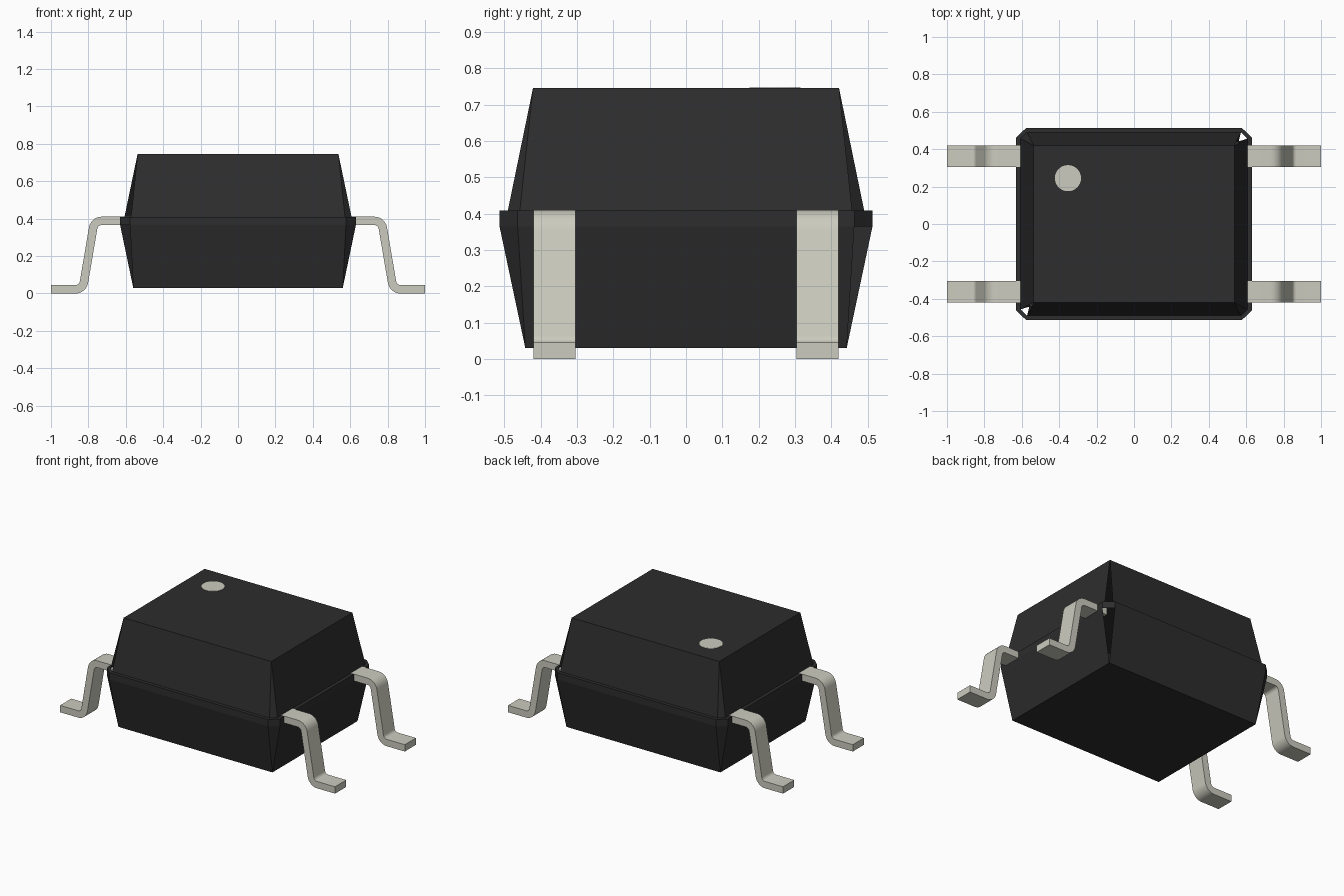
import bpy, bmesh, math
from mathutils import Vector

if "Cube" in bpy.data.objects:
    bpy.data.objects.remove(bpy.data.objects["Cube"], do_unlink=True)


def material(name, rgb):
    m = bpy.data.materials.new(name)
    m.use_nodes = True
    m.diffuse_color = (*rgb, 1)
    m.node_tree.nodes["Principled BSDF"].inputs["Base Color"].default_value = (*rgb, 1)
    return m


BLACK = material("black plastic", (0.026, 0.026, 0.026))
METAL = material("tinned metal", (0.60, 0.60, 0.52))


def finish(bm, name, mat):
    mesh = bpy.data.meshes.new(name)
    bm.to_mesh(mesh)
    bm.free()
    mesh.materials.append(mat)
    ob = bpy.data.objects.new(name, mesh)
    bpy.context.collection.objects.link(ob)
    return ob


def octagon(bm, hx, hy, cx, cy, z):
    """Two points per corner, counter-clockwise from the +x -y corner."""
    pts = [(hx - cx, -hy), (hx, -hy + cy), (hx, hy - cy), (hx - cx, hy),
           (-hx + cx, hy), (-hx, hy - cy), (-hx, -hy + cy), (-hx + cx, -hy)]
    return [bm.verts.new((x, y, z)) for x, y in pts]


def rectangle(bm, hx, hy, z):
    return [bm.verts.new((x, y, z)) for x, y in ((hx, -hy), (hx, hy), (-hx, hy), (-hx, -hy))]


# Moulded body: drafted upper and lower halves around a chamfered parting band
OPEN_CORNERS = (1, 3)   # corners whose drafted chamfers are open
bm = bmesh.new()
base = rectangle(bm, 0.56, 0.442, 0.03)
band_low = octagon(bm, 0.63, 0.513, 0.053, 0.05, 0.365)
band_high = octagon(bm, 0.63, 0.513, 0.053, 0.05, 0.409)
upper = octagon(bm, 0.607, 0.49, 0.035, 0.033, 0.409)
roof = rectangle(bm, 0.537, 0.421, 0.745)
bm.faces.new(base[::-1])
bm.faces.new(roof)
for lo, hi in ((band_low, band_high), (band_high, upper)):
    for i in range(8):
        j = (i + 1) % 8
        bm.faces.new((lo[i], lo[j], hi[j], hi[i]))
for c in range(4):
    a, b, d, n = 2 * c, 2 * c + 1, (2 * c + 2) % 8, (c + 1) % 4
    bm.faces.new((base[c], base[n], band_low[d], band_low[b]))
    bm.faces.new((upper[b], upper[d], roof[n], roof[c]))
    if c not in OPEN_CORNERS:
        bm.faces.new((base[c], band_low[b], band_low[a]))
        bm.faces.new((upper[a], upper[b], roof[c]))
finish(bm, "body", BLACK)

# Pin one marker on the roof
bm = bmesh.new()
bmesh.ops.create_cone(bm, cap_ends=True, segments=32, radius1=0.07, radius2=0.07, depth=0.004)
bmesh.ops.translate(bm, verts=bm.verts, vec=(-0.353, 0.245, 0.745))
finish(bm, "pin_one_marker", METAL)


# Gull-wing leads: a flat strip following a path with two rounded bends
def lead_profile(half=0.0225, radius=0.046, steps=7):
    path = [Vector(p) for p in ((0.56, 0.388), (0.768, 0.388), (0.83, half), (1.0, half))]
    top, under = [], []

    def add(p, normal):
        top.append(p + normal * half)
        under.append(p - normal * half)

    add(path[0], Vector((0, 1)))
    for k in (1, 2):
        d0 = (path[k] - path[k - 1]).normalized()
        d1 = (path[k + 1] - path[k]).normalized()
        n0, n1 = Vector((-d0.y, d0.x)), Vector((-d1.y, d1.x))
        turn = 1 if n0.dot(d1) > 0 else -1
        cut = radius * math.tan(d0.angle(d1) / 2)
        centre = path[k] - d0 * cut + n0 * radius * turn
        a0, a1 = math.atan2(n0.y, n0.x), math.atan2(n1.y, n1.x)
        for s in range(steps + 1):
            a = a0 + (a1 - a0) * s / steps
            n = Vector((math.cos(a), math.sin(a)))
            add(centre - n * radius * turn, n)
    add(path[3], Vector((0, 1)))
    return top, under


def make_lead(name, sx, y, width=0.116):
    top, under = lead_profile()
    bm = bmesh.new()
    rows = []
    for t, u in zip(top, under):
        rows.append([bm.verts.new((sx * p.x, y + s * width / 2, p.y))
                     for p, s in ((t, -1), (t, 1), (u, 1), (u, -1))])
    for r0, r1 in zip(rows, rows[1:]):
        for i in range(4):
            j = (i + 1) % 4
            bm.faces.new((r0[i], r1[i], r1[j], r0[j]))
    bm.faces.new(rows[0])
    bm.faces.new(rows[-1][::-1])
    bmesh.ops.recalc_face_normals(bm, faces=bm.faces)
    ob = finish(bm, name, METAL)
    bpy.ops.object.select_all(action='DESELECT')
    ob.select_set(True)
    bpy.context.view_layer.objects.active = ob
    bpy.ops.object.shade_smooth_by_angle(angle=math.radians(35))


for side, sx in (("left", 1), ("right", -1)):
    for end, y in (("front", -0.362), ("back", 0.362)):
        make_lead(f"{end}_{side}_lead", sx, y)
